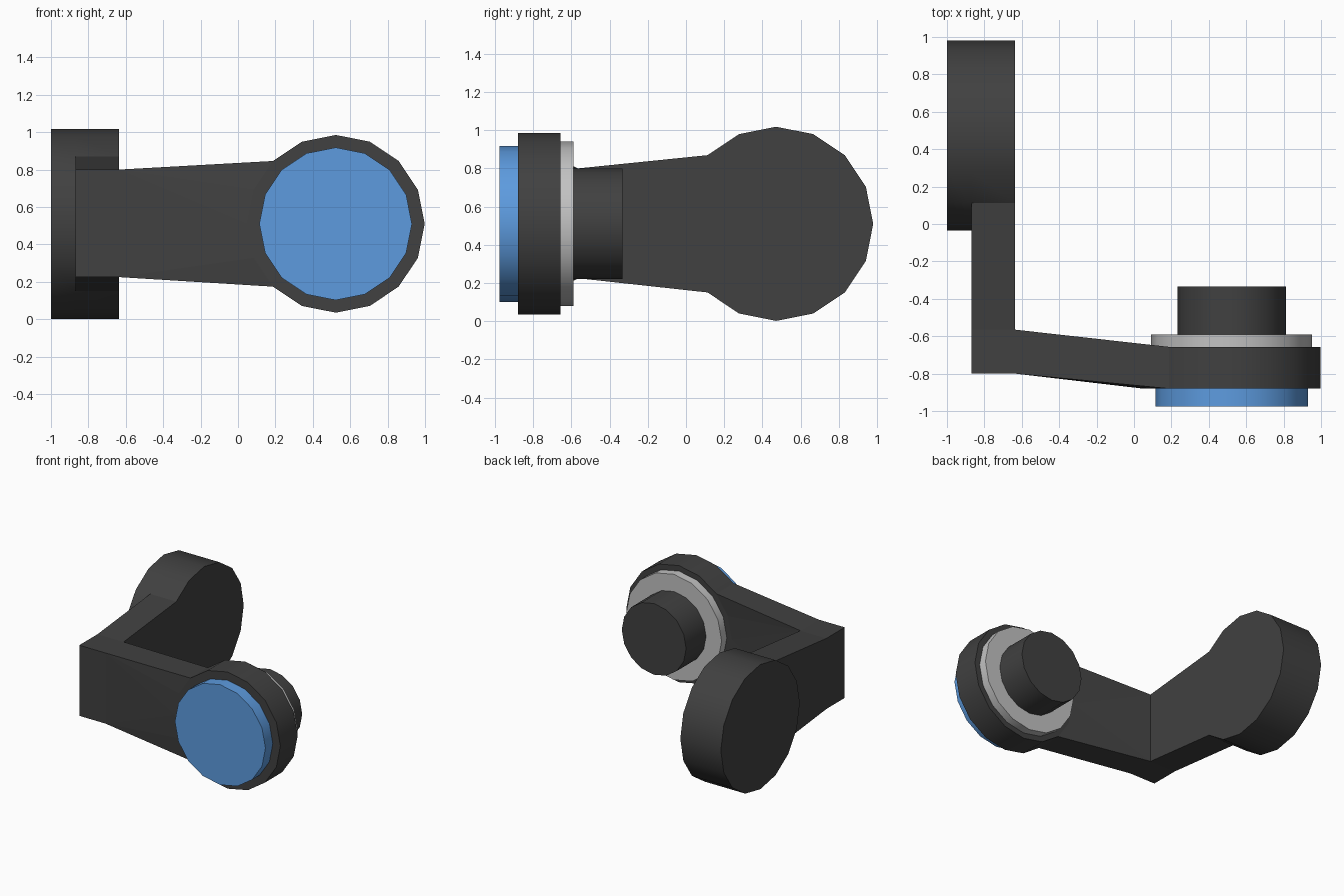
import bpy, bmesh, math

if "Cube" in bpy.data.objects:
    bpy.data.objects.remove(bpy.data.objects["Cube"])

N = 16            # sides of every round part
ZC = 0.51         # height of all round centres
Z_LO, Z_HI = 0.225, 0.80


def material(name, rgb):
    m = bpy.data.materials.new(name)
    m.diffuse_color = (*rgb, 1)
    m.use_nodes = True
    m.node_tree.nodes["Principled BSDF"].inputs["Base Color"].default_value = m.diffuse_color
    return m


DARK = material("dark_grey", (0.052, 0.052, 0.052))
GREY = material("light_grey", (0.54, 0.54, 0.54))
BLUE = material("blue", (0.11, 0.33, 0.74))


def ring(bm, centre, r, depth, axis):
    """Ring of N vertices in a plane; axis 'y' runs around x/z, axis 'x' around y/z."""
    out = []
    for i in range(N):
        a = 2 * math.pi * i / N
        u, z = centre + r * math.cos(a), ZC + r * math.sin(a)
        out.append(bm.verts.new((u, depth, z) if axis == 'y' else (depth, u, z)))
    return out


def disc(bm, centre, r, depths, axis, open_section=None):
    """Stacked cylinder; one section may stay open where the arm joins it."""
    rings = [ring(bm, centre, r, d, axis) for d in depths]
    bm.faces.new(rings[0])
    bm.faces.new(rings[-1])
    for s in range(len(rings) - 1):
        for i in range(N):
            if s == open_section and 6 <= i < 10:
                continue
            j = (i + 1) % N
            bm.faces.new((rings[s][i], rings[s][j],
                          rings[s + 1][j], rings[s + 1][i])).smooth = True
    return rings


def finish(bm, name, mat):
    bmesh.ops.recalc_face_normals(bm, faces=bm.faces)
    me = bpy.data.meshes.new(name)
    bm.to_mesh(me)
    bm.free()
    me.materials.append(mat)
    ob = bpy.data.objects.new(name, me)
    bpy.context.collection.objects.link(ob)


def arm(bm, cols, rings):
    """Join two elbow columns (bottom, top) to the open arc of a disc section."""
    for (lo, hi), rg in zip(cols, rings):
        arc = rg[6:11]
        bm.faces.new((hi, arc[0], arc[1]))
        bm.faces.new((hi, arc[1], arc[2]))
        bm.faces.new((hi, arc[2], lo))
        bm.faces.new((lo, arc[2], arc[3]))
        bm.faces.new((lo, arc[3], arc[4]))
    (lo0, hi0), (lo1, hi1) = cols
    bm.faces.new((hi0, hi1, rings[1][6], rings[0][6]))
    bm.faces.new((lo0, lo1, rings[1][10], rings[0][10]))


# L-shaped bracket: elbow block, two flaring arms and their round ends
bm = bmesh.new()
X0, X1, Y0, Y1 = -0.87, -0.635, -0.80, -0.565
outer, front, inner, side = [
    (bm.verts.new((x, y, Z_LO)), bm.verts.new((x, y, Z_HI)))
    for x, y in ((X0, Y0), (X1, Y0), (X1, Y1), (X0, Y1))]
for k in (0, 1):
    bm.faces.new((outer[k], front[k], inner[k], side[k]))
for a, b in ((outer, front), (side, outer)):
    bm.faces.new((a[0], b[0], b[1], a[1]))
front_disc = disc(bm, 0.523, 0.475, (-0.88, -0.657), 'y', 0)
arm(bm, (front, inner), front_disc)
back_disc = disc(bm, 0.472, 0.508, (-1.0, X0, X1), 'x', 1)
arm(bm, (side, inner), back_disc[1:])
finish(bm, "bracket", DARK)

# Round parts stacked on the front end
for name, r, d0, d1, mat in (
        ("front_cap", 0.408, -0.975, -0.88, BLUE),
        ("washer", 0.43, -0.657, -0.59, GREY),
        ("peg", 0.29, -0.59, -0.333, DARK)):
    bm = bmesh.new()
    disc(bm, 0.522, r, (d0, d1), 'y')
    finish(bm, name, mat)
